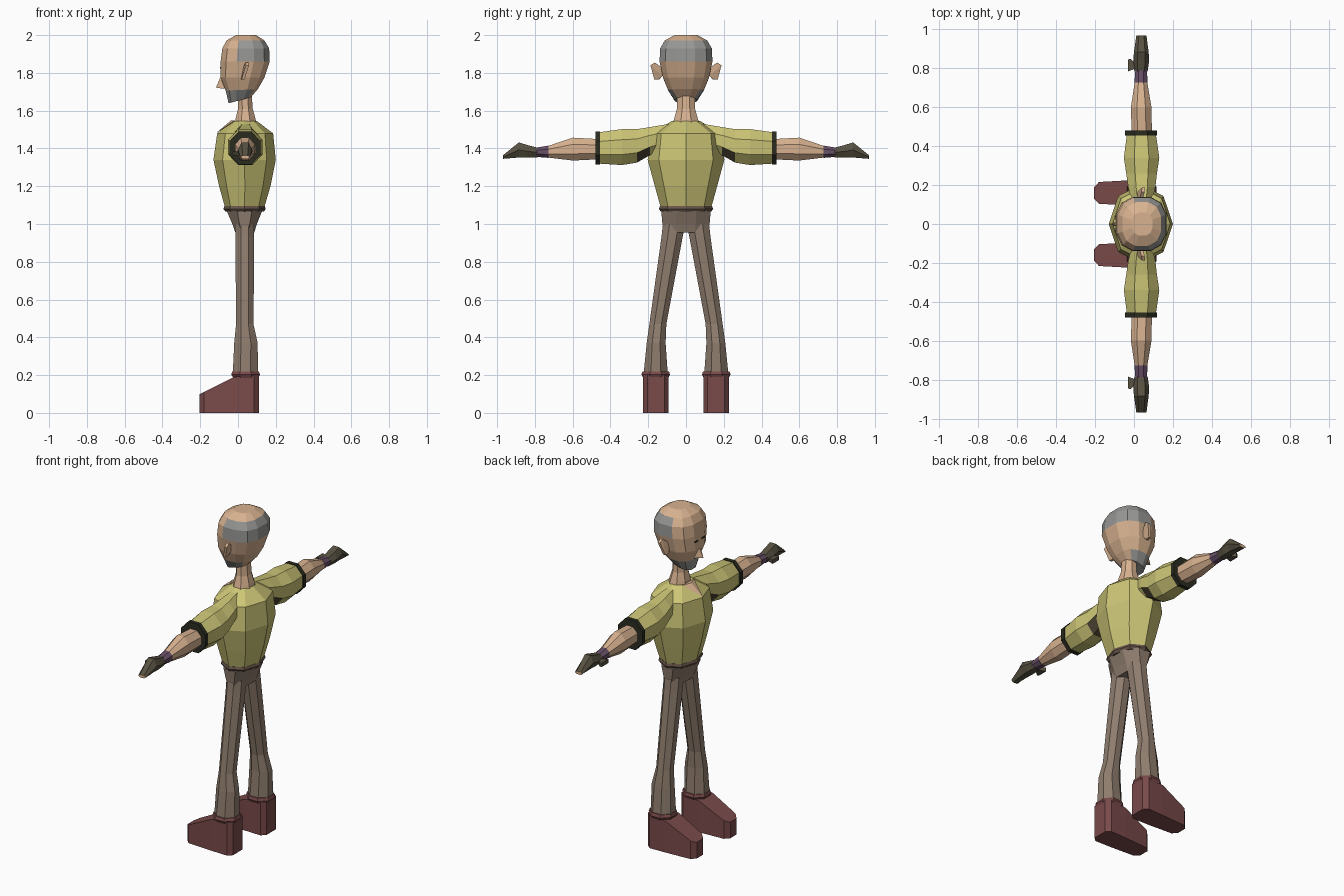
import bpy, bmesh, math

if "Cube" in bpy.data.objects:
    bpy.data.objects.remove(bpy.data.objects["Cube"])

def material(name, *rgb):
    m = bpy.data.materials.new(name)
    m.diffuse_color = [(c / 255 / 12.92 if c < 11 else ((c / 255 + .055) / 1.055) ** 2.4) for c in rgb] + [1]
    m.use_nodes = True
    m.node_tree.nodes["Principled BSDF"].inputs["Base Color"].default_value = m.diffuse_color
    return m

SKIN = material("skin", 216, 178, 144)
HAIR = material("grey hair", 150, 150, 148)
SHIRT = material("olive yellow shirt", 204, 197, 118)
CUFF = material("black trim", 42, 44, 32)
TROUSERS = material("brown trousers", 143, 125, 110)
BELT = material("dark brown belt", 104, 86, 74)
BOOT = material("red brown leather", 122, 74, 74)
GLOVE = material("dark glove", 88, 82, 66)
WRIST = material("purple wristband", 104, 80, 104)
PIT = material("dark underarm", 76, 68, 52)


def finish(name, bm, mats, rule=None):
    bmesh.ops.recalc_face_normals(bm, faces=bm.faces)
    if rule:
        for f in bm.faces:
            f.material_index = rule(f.calc_center_median())
    me = bpy.data.meshes.new(name)
    bm.to_mesh(me)
    bm.free()
    for m in mats:
        me.materials.append(m)
    ob = bpy.data.objects.new(name, me)
    bpy.context.collection.objects.link(ob)
    return ob


def loft(name, rings, mats, axis='z', n=8, phase=.5, power=2, rule=None):
    """Rings are (t, x0, x1, b0, b1, tilt): b is y for axis z, and z for axis y."""
    bm = bmesh.new()
    se = lambda c: math.copysign(abs(c) ** (2 / power), c)
    angles = [2 * math.pi * (i + phase) / n for i in range(n)]
    unit = [(se(math.cos(a)), se(math.sin(a))) for a in angles]
    mx, my = max(abs(u[0]) for u in unit), max(abs(u[1]) for u in unit)
    loops = []
    for t, x0, x1, b0, b1, *tilt in rings:
        loop = []
        for u, v in unit:
            u, v = u / mx, v / my
            x = (x0 + x1) / 2 + u * (x1 - x0) / 2
            b = (b0 + b1) / 2 + v * (b1 - b0) / 2
            tt = t + (tilt[0] * u if tilt else 0)
            loop.append(bm.verts.new((x, b, tt) if axis == 'z' else (x, tt, b)))
        loops.append(loop)
    for p, q in zip(loops, loops[1:]):
        for i in range(n):
            j = (i + 1) % n
            bm.faces.new((p[i], p[j], q[j], q[i]))
    bm.faces.new(loops[0])
    bm.faces.new(loops[-1])
    return finish(name, bm, mats, rule)


def hull(name, pts, mat):
    bm = bmesh.new()
    for p in pts:
        bm.verts.new(p)
    bmesh.ops.convex_hull(bm, input=bm.verts)
    bmesh.ops.dissolve_limit(bm, angle_limit=.02, verts=bm.verts, edges=bm.edges)
    return finish(name, bm, [mat])


# Head with hair band round the sides and back, and a grey chin beard
def head_rule(c):
    if 1.86 < c.z < 1.975 and c.x > 0:
        return 1
    return 1 if c.z < 1.70 and c.x < .075 else 0

loft("head", [(1.655, -.05, .068, -.058, .058, .016), (1.71, -.065, .105, -.095, .095, .004),
              (1.775, -.092, .14, -.122, .122), (1.86, -.092, .168, -.14, .14),
              (1.93, -.083, .165, -.137, .137), (1.972, -.06, .14, -.112, .112),
              (2.0, -.01, .095, -.06, .06)],
     [SKIN, HAIR], n=12, power=2.5, rule=head_rule)
hull("nose", [(-.07, -.024, 1.715), (-.07, .024, 1.715), (-.088, -.008, 1.79),
              (-.088, .008, 1.79), (-.117, 0, 1.722)], SKIN)

# Neck and open collar
loft("neck", [(1.50, -.02, .105, -.08, .08), (1.56, -.012, .092, -.062, .062),
              (1.61, 0, .078, -.048, .048), (1.72, 0, .07, -.046, .046)], [SKIN])
hull("open_collar", [(-.036, 0, 1.549), (-.016, .053, 1.549), (-.016, -.053, 1.549),
                     (-.113, 0, 1.484), (-.02, 0, 1.535)], SKIN)

# Torso, belt and hips
loft("shirt_body", [(1.085, -.068, .138, -.133, .133), (1.2, -.1, .172, -.165, .165),
                    (1.34, -.13, .2, -.203, .203), (1.48, -.11, .186, -.185, .185),
                    (1.545, -.03, .1, -.075, .075)], [SHIRT], phase=0)
loft("belt", [(1.065, -.066, .136, -.133, .133), (1.08, -.077, .147, -.143, .143),
              (1.095, -.072, .142, -.138, .138)], [BELT], phase=0)
loft("hips", [(.955, -.014, .086, -.115, .115), (1.0, -.03, .1, -.125, .125),
              (1.07, -.06, .128, -.131, .131)], [TROUSERS])

BOOT_OUTLINE = [(-.205, .03), (-.18, .056), (-.02, .065), (.085, .068), (.11, .045)]

for s, side in ((1, "left"), (-1, "right")):
    # Mirror the y values of lofts
    def along_y(rings):
        return [(s * r[0], *r[1:]) for r in rings]

    def along_z(rings):
        return [(z, x0, x1, s * y0, s * y1) for z, x0, x1, y0, y1 in rings]

    # Face details
    hull(side + "_ear", [(x + d, s * y, z) for x, y, z in
         ((.03, .125, 1.785), (.035, .13, 1.83), (.045, .165, 1.855),
          (.048, .188, 1.84), (.025, .168, 1.765), (.022, .14, 1.765)) for d in (-.006, .01)], SKIN)
    hull(side + "_eye", [(x, s * y, z) for x in (-.082, -.095) for y in (.018, .048)
                         for z in (1.822, 1.831)], CUFF)

    # Sleeve with dark underarm, cuff, forearm and wristband
    loft(side + "_sleeve", along_y([(.06, -.0, .08, 1.41, 1.535), (.19, -.03, .11, 1.365, 1.513),
         (.26, -.04, .118, 1.325, 1.502), (.34, -.052, .13, 1.312, 1.502),
         (.465, -.036, .112, 1.32, 1.485)]), [SHIRT, PIT], 'y',
         rule=lambda c: 1 if abs(c.y) < .25 and c.z < 1.40 else 0)
    loft(side + "_cuff", along_y([(.455, -.045, .118, 1.315, 1.49), (.48, -.045, .118, 1.315, 1.49)]),
         [CUFF], 'y')
    loft(side + "_forearm", along_y([(.47, -.012, .092, 1.342, 1.45), (.6, -.016, .09, 1.336, 1.457),
         (.73, .004, .068, 1.352, 1.413)]), [SKIN], 'y')
    loft(side + "_wristband", along_y([(.728, .002, .07, 1.35, 1.415), (.8, .008, .066, 1.356, 1.403)]),
         [WRIST], 'y')

    # Gloved hand with bare fingertips and thumb
    loft(side + "_hand", along_y([(.785, .002, .07, 1.353, 1.404), (.84, -.004, .078, 1.352, 1.418),
         (.885, 0, .075, 1.352, 1.432), (.97, .012, .064, 1.345, 1.363)]), [GLOVE, SKIN], 'y', n=6, phase=0,
         rule=lambda c: 1 if abs(c.y) > .96 else 0)
    hull(side + "_thumb", [(x, s * y, z) for x, y in ((.01, .80), (.01, .825), (-.02, .80), (-.03, .785),
                           (-.03, .845), (-.02, .85)) for z in (1.362, 1.385)], GLOVE)

    # Trouser leg
    loft(side + "_leg", along_z([(1.0, -.015, .086, .004, .122), (.93, -.014, .086, .018, .13),
         (.47, -.01, .082, .104, .194), (.37, -.02, .104, .108, .208), (.2, -.028, .106, .096, .225)]),
         [TROUSERS])

    # Boot and its rolled rim
    pts = []
    for x, w in BOOT_OUTLINE:
        top = min(.2, .19 + (x + .02) * .5) if x < 0 else .2
        for y in (.16 - w, .16 + w):
            pts += [(x, s * y, 0), (x, s * y, top)]
    hull(side + "_boot", pts, BOOT)
    loft(side + "_boot_rim", along_z([(.185, -.024, .108, .094, .227), (.203, -.036, .116, .085, .236),
         (.22, -.03, .11, .09, .23)]), [BOOT])
